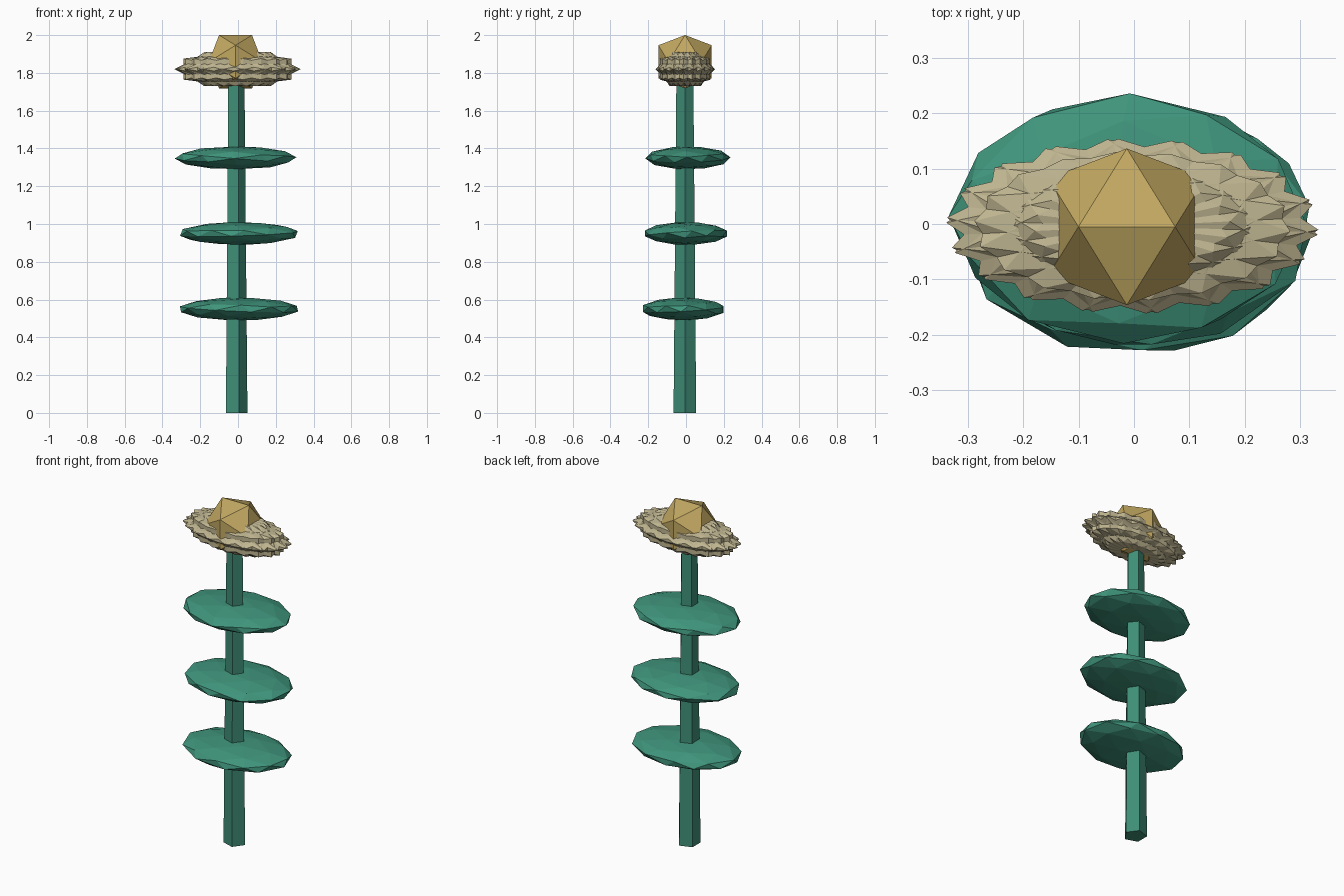
import bpy
from math import radians, pi
from mathutils import Matrix, Vector, Euler

if "Cube" in bpy.data.objects:
    bpy.data.objects.remove(bpy.data.objects["Cube"])

CX, CY = -0.013, -0.006  # plant axis


def material(name, rgb):
    m = bpy.data.materials.new(name)
    m.diffuse_color = (*rgb, 1)
    m.use_nodes = True
    m.node_tree.nodes["Principled BSDF"].inputs["Base Color"].default_value = m.diffuse_color
    return m


green = material("stem_green", (0.05, 0.27, 0.18))
leaf_green = material("leaf_green", (0.05, 0.30, 0.20))
cream = material("petal_cream", (0.52, 0.46, 0.28))
gold = material("centre_gold", (0.54, 0.39, 0.12))

# Turns an icosphere so a flat edge (along x) lies on top
EDGE_UP = Matrix.Rotation(radians(31.7175), 4, 'X')


def ball(name, detail, centre, radii, turn, mat):
    """Faceted icosphere: turned first, then stretched to the given radii."""
    bpy.ops.mesh.primitive_ico_sphere_add(subdivisions=detail, radius=1)
    ob = bpy.context.object
    ob.name = name
    me = ob.data
    if detail == 1:
        me.transform(edge_up(me))
    me.transform(Matrix.Translation(centre) @ Matrix.Diagonal((*radii, 1)) @ turn)
    me.materials.append(mat)
    return ob


def edge_up(me):
    """Rotation putting one edge of the icosahedron level on top, along x."""
    a, b = (me.vertices[i].co for i in me.edges[0].vertices)
    z = (a + b).normalized()
    x = (a - b).normalized()
    return Matrix((x, z.cross(x), z)).to_4x4()


# Five-sided tapering stem
bpy.ops.mesh.primitive_cone_add(vertices=5, radius1=0.063, radius2=0.047, depth=1.8,
                                location=(CX, CY, 0.9))
stem = bpy.context.object
stem.name = "stem"
stem.data.transform(Matrix.Rotation(-pi / 2, 4, 'Z'))
stem.data.materials.append(green)

# Three flat leaf discs
leaves = [(0.005, -0.015, 0.55, 15), (0.005, 0.0, 0.95, 50), (-0.013, 0.01, 1.35, 85)]
for i, (x, y, z, a) in enumerate(leaves):
    turn = Euler((radians(a), radians(a * 0.6), radians(a))).to_matrix().to_4x4()
    ball(f"leaf_{i + 1}", 2, Vector((x, y, z)), (0.322, 0.226, 0.061), turn, leaf_green)

# Spiky blossom: overlapping stretched icosahedra turned about z
COUNT = 9
for i in range(COUNT):
    turn = Matrix.Rotation(pi * (i + 0.3) / COUNT, 4, 'Z')
    ball(f"petal_{i + 1}", 1, Vector((-0.003, -0.004, 1.82)), (0.336, 0.158, 0.106), turn, cream)

# Golden flower centre
ball("flower_centre", 1, Vector((CX, CY + 0.001, 1.859)), (0.166,) * 3, Matrix.Identity(4), gold)
